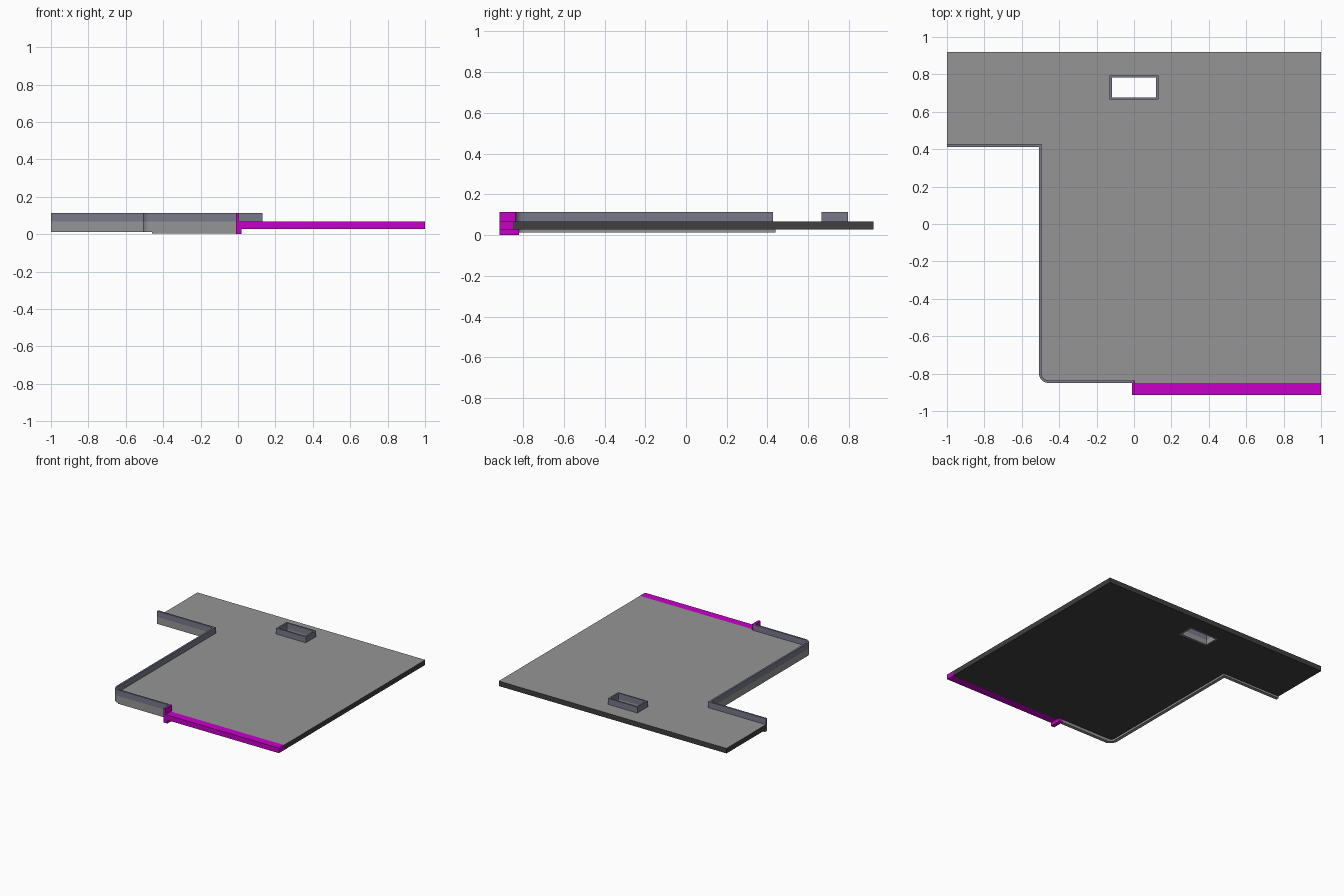
import bpy, bmesh, math
from mathutils import Vector

cube = bpy.data.objects.get("Cube")
if cube:
    bpy.data.objects.remove(cube, do_unlink=True)


def material(name, rgb):
    m = bpy.data.materials.new(name)
    m.use_nodes = True
    m.diffuse_color = (*rgb, 1)
    m.node_tree.nodes["Principled BSDF"].inputs["Base Color"].default_value = (*rgb, 1)
    return m


GREY = material("light grey", (0.30, 0.30, 0.30))
DARK = material("charcoal", (0.05, 0.05, 0.05))
BLUE = material("blue grey", (0.19, 0.19, 0.26))
PINK = material("magenta", (0.58, 0.0, 0.58))

LOW, UNDER, DECK, TOP = 0.012, 0.027, 0.067, 0.114


def finish(name, bm, *mats):
    bmesh.ops.recalc_face_normals(bm, faces=bm.faces)
    me = bpy.data.meshes.new(name)
    bm.to_mesh(me)
    bm.free()
    for m in mats:
        me.materials.append(m)
    ob = bpy.data.objects.new(name, me)
    bpy.context.collection.objects.link(ob)
    return ob


def box(name, x, y, z, mat):
    bm = bmesh.new()
    bmesh.ops.create_cube(bm, size=1)
    for v in bm.verts:
        v.co = [r[0] if c < 0 else r[1] for c, r in zip(v.co, (x, y, z))]
    return finish(name, bm, mat)


def offset(path, dist, closed=False):
    """Shift a 2D path to its left with mitred corners."""
    pts, n, out = [Vector(p) for p in path], len(path), []
    for i, p in enumerate(pts):
        dirs = []
        if closed or i > 0:
            dirs.append((p - pts[i - 1]).normalized())
        if closed or i < n - 1:
            dirs.append((pts[(i + 1) % n] - p).normalized())
        normals = [Vector((-d.y, d.x)) for d in dirs]
        mid = sum(normals, Vector((0, 0))).normalized()
        out.append(p + mid * dist / mid.dot(normals[0]))
    return out


def wall(name, path, thick, z0, z1, mat, closed=False):
    """Sweep a rectangular section along the path."""
    bm = bmesh.new()
    rings = []
    for a, b in zip(path, offset(path, thick, closed)):
        rings.append([bm.verts.new((p[0], p[1], z))
                      for p, z in ((a, z0), (b, z0), (b, z1), (a, z1))])
    pairs = list(zip(rings, rings[1:]))
    if closed:
        pairs.append((rings[-1], rings[0]))
    else:
        bm.faces.new(rings[0])
        bm.faces.new(rings[-1])
    for r, s in pairs:
        for k in range(4):
            bm.faces.new((r[k], r[k - 1], s[k - 1], s[k]))
    return finish(name, bm, mat)


# Outer edge of the raised rim, with a rounded front corner
R = 0.05
corner = [(-0.508 + R - R * math.cos(a), -0.85 + R - R * math.sin(a))
          for a in (math.radians(18 * i) for i in range(6))]
rim = [(-1, 0.413), (-0.508, 0.413), *corner, (-0.005, -0.85)]
hole = [(-0.13, 0.665), (0.13, 0.665), (0.13, 0.795), (-0.13, 0.795)]

# Deck slab with a rectangular opening
bm = bmesh.new()
inner = [tuple(p) for p in offset(rim, 0.006)]
outline = inner + [(0, -0.85), (1, -0.85), (1, 0.92), (-1, 0.92)]
for loop in (outline, [tuple(p) for p in offset(hole, 0.006, True)]):
    vs = [bm.verts.new((x, y, UNDER)) for x, y in loop]
    for i, v in enumerate(vs):
        bm.edges.new((vs[i - 1], v))
bmesh.ops.triangle_fill(bm, use_beauty=True, edges=bm.edges[:])
ext = bmesh.ops.extrude_face_region(bm, geom=bm.faces[:], use_keep_orig=True)
for v in ext["geom"]:
    if isinstance(v, bmesh.types.BMVert):
        v.co.z = DECK
bm.normal_update()
for f in bm.faces:
    f.material_index = 0 if min(v.co.z for v in f.verts) > UNDER + 0.01 else 1
finish("deck_slab", bm, GREY, DARK)

# Rim: outer skirt, lip under the slab, upstand
wall("rim_skirt", rim, 0.014, LOW, DECK, GREY)
wall("rim_under_lip", rim, 0.026, LOW, UNDER, GREY)
wall("rim_upstand", rim, 0.014, DECK, TOP, BLUE)
box("front_rim_drip", (-0.46, -0.005), (-0.85, -0.824), (0.005, LOW), GREY)

# Kerb around the opening
wall("opening_liner", hole, 0.012, UNDER, DECK, GREY, True)
wall("opening_kerb", hole, 0.012, DECK, TOP, BLUE, True)

# Front edge beam with its end post and foot
box("front_beam", (0, 1), (-0.915, -0.85), (UNDER, DECK), PINK)
box("beam_end_post", (-0.012, 0.006), (-0.915, -0.836), (0, TOP), PINK)
box("beam_end_foot", (-0.012, 0.02), (-0.915, -0.82), (0, UNDER), PINK)
